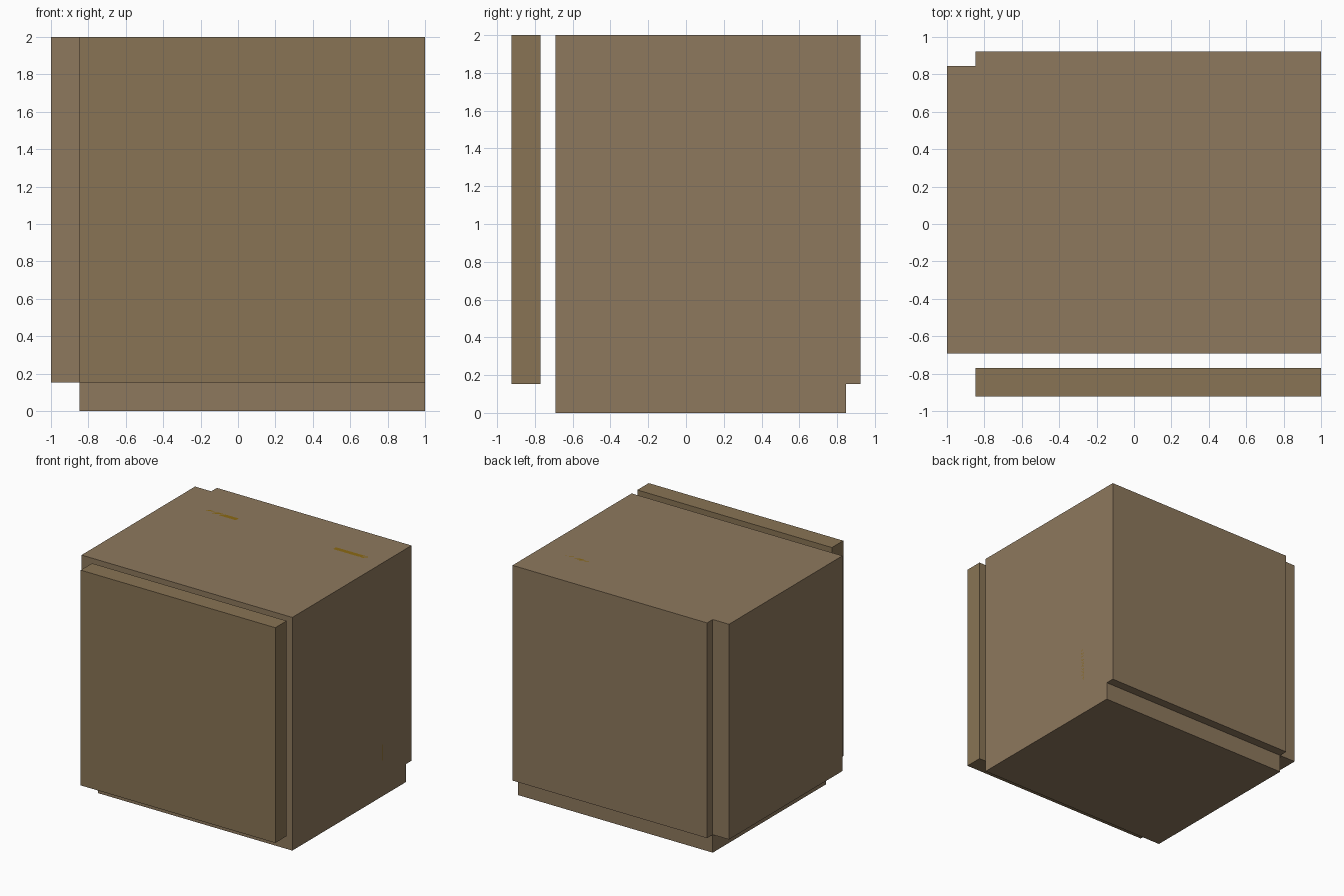
import bpy, bmesh
from mathutils import Vector

if "Cube" in bpy.data.objects:
    bpy.data.objects.remove(bpy.data.objects["Cube"])

U = 2 / 13            # panel thickness, the basic unit of the design
H = U / 2


def material(name, rgb):
    m = bpy.data.materials.new(name)
    m.diffuse_color = (*rgb, 1)
    m.use_nodes = True
    m.node_tree.nodes["Principled BSDF"].inputs["Base Color"].default_value = m.diffuse_color
    return m


def add_object(name, bm, mat):
    mesh = bpy.data.meshes.new(name)
    bm.to_mesh(mesh)
    bm.free()
    mesh.materials.append(mat)
    obj = bpy.data.objects.new(name, mesh)
    bpy.context.collection.objects.link(obj)
    return obj


def box(name, lo, hi, mat):
    lo, hi = Vector(lo), Vector(hi)
    bm = bmesh.new()
    bmesh.ops.create_cube(bm, size=1)
    for v in bm.verts:
        v.co = (lo + hi) / 2 + v.co * (hi - lo)
    return add_object(name, bm, mat)


def joined_boxes(name, boxes, mat):
    """Weld touching boxes into one skin, keeping only the outer faces."""
    axes = [sorted({round(b[k][i], 5) for b in boxes for k in (0, 1)}) for i in range(3)]

    def filled(c):
        if any(c[i] < 0 or c[i] >= len(axes[i]) - 1 for i in range(3)):
            return False
        mid = [(axes[i][c[i]] + axes[i][c[i] + 1]) / 2 for i in range(3)]
        return any(all(lo[i] < mid[i] < hi[i] for i in range(3)) for lo, hi in boxes)

    bm, verts = bmesh.new(), {}

    def vert(key):
        if key not in verts:
            verts[key] = bm.verts.new([axes[i][key[i]] for i in range(3)])
        return verts[key]

    nx, ny, nz = (len(a) - 1 for a in axes)
    cells = [(x, y, z) for x in range(nx) for y in range(ny) for z in range(nz)]
    for c in filter(filled, cells):
        for i in range(3):
            j, k = (i + 1) % 3, (i + 2) % 3
            for side in (0, 1):
                n = list(c)
                n[i] += 2 * side - 1
                if filled(n):
                    continue
                quad = []
                for a, b in ((0, 0), (1, 0), (1, 1), (0, 1)):
                    key = list(c)
                    key[i] += side
                    key[j] += a
                    key[k] += b
                    quad.append(vert(tuple(key)))
                bm.faces.new(quad if side else quad[::-1])
    return add_object(name, bm, mat)


wood = material("wood", (0.27, 0.19, 0.11))
door_wood = material("door_wood", (0.25, 0.175, 0.09))
brass = material("brass", (0.258, 0.141, 0.007))

X0, Z0 = -1 + U, U                 # inner edge of left and bottom panels
Y0, Y1 = -0.692, 0.846             # depth of the side panels

# Cabinet shell: left, right, bottom, top and back panels
joined_boxes("cabinet_body", [
    ((-1, Y0, Z0), (X0, Y1, 2)),
    ((1 - U, Y0, Z0), (1, Y1, 2)),
    ((X0, Y0, 0), (1, Y1, Z0)),
    ((X0, Y0, 2 - U), (1, Y1, 2)),
    ((X0, Y1 - H, Z0), (1, Y1 + H, 2)),
], wood)

# Door standing just clear of the front
box("door", (X0, -0.923, Z0), (1, -0.923 + U, 2), door_wood)

# Brass inlays set flush in the top and right panels
for s in (-1, 1):
    x, z = H + 4 * s * U, 1 + H + 4 * s * U
    box("top_inlay", (x - U, 0.52, 2 - H), (x + U, 0.56, 2), brass)
    box("side_inlay", (1 - H, 0.52, z - U), (1, 0.56, z + U), brass)
